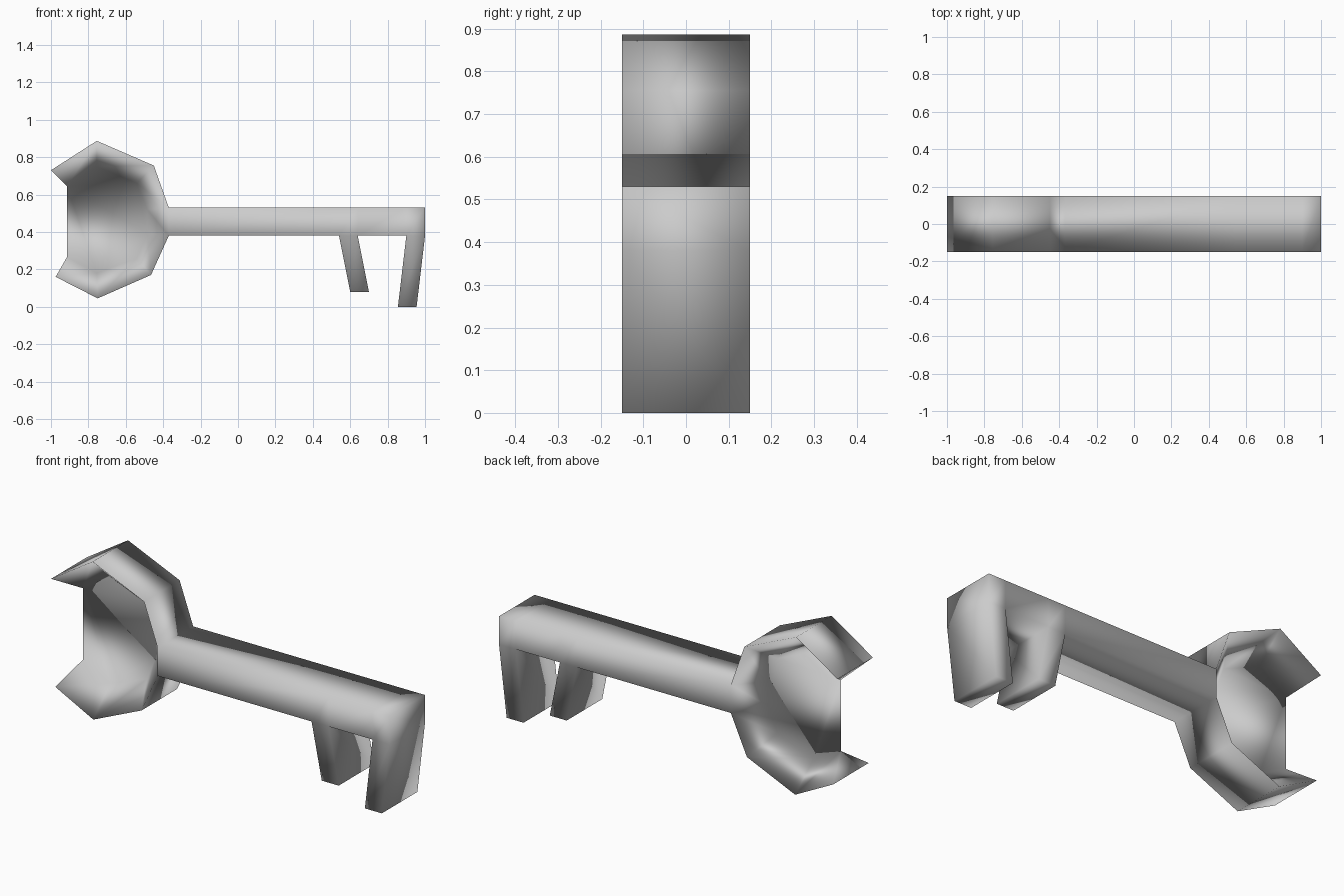
import bpy
import bmesh

cube = bpy.data.objects.get("Cube")
if cube:
    bpy.data.objects.remove(cube)

HALF = 0.15            # half depth of the key
TOP, LOW = 0.53, 0.38  # shaft height range

# Bow: outer rim and dished inner rim, clockwise from the upper tip
rim = [(-1, .73), (-.755, .887), (-.45, .755), (-.37, TOP),
       (-.37, LOW), (-.465, .17), (-.75, .045), (-.975, .16)]
dish = [(-.915, .645), (-.755, .75), (-.54, .66), (-.485, .52),
        (-.485, .39), (-.54, .26), (-.755, .18), (-.915, .265)]
# Shaft columns and the feet of the two teeth, keyed by column
columns = [-.37, .54, .64, .9, 1]
teeth = {1: [(.6, .08), (.7, .08)], 3: [(.855, 0), (.955, 0)]}

bm = bmesh.new()
cache = {}


def vert(p, y):
    key = (p[0], y, p[1])
    if key not in cache:
        cache[key] = bm.verts.new(key)
    return cache[key]


def face(*corners):
    bm.faces.new([vert(p, y) for p, y in corners])


def both_sides(loop):
    """Add a clockwise loop as a front face and a matching back face."""
    face(*[(p, -HALF) for p in reversed(loop)])
    face(*[(p, HALF) for p in loop])


def walls(path):
    """Join front and back along a clockwise stretch of the outline."""
    for a, b in zip(path, path[1:]):
        face((a, -HALF), (b, -HALF), (b, HALF), (a, HALF))


# Bow slopes from the rims down to the thin central web
for i in range(len(rim) - 1):
    a, b, c, d = rim[i], rim[i + 1], dish[i + 1], dish[i]
    face((d, 0), (c, 0), (b, -HALF), (a, -HALF))
    face((a, HALF), (b, HALF), (c, 0), (d, 0))
face(*[(p, 0) for p in reversed(dish)])
face((rim[0], -HALF), (rim[0], HALF), (dish[0], 0))
face((rim[-1], HALF), (rim[-1], -HALF), (dish[-1], 0))
walls(rim[:4])
walls(rim[4:])

# Shaft and teeth
for i in range(len(columns) - 1):
    x0, x1 = columns[i], columns[i + 1]
    walls([(x0, TOP), (x1, TOP)])
    both_sides([(x0, TOP), (x1, TOP), (x1, LOW), (x0, LOW)])
    if i in teeth:
        a, b = teeth[i]
        both_sides([(x0, LOW), (x1, LOW), b, a])
        walls([(x1, LOW), b, a, (x0, LOW)])
    else:
        walls([(x1, LOW), (x0, LOW)])
walls([(1, TOP), (1, LOW)])

mesh = bpy.data.meshes.new("key")
bm.to_mesh(mesh)
bm.free()
for poly in mesh.polygons:
    poly.use_smooth = True
key = bpy.data.objects.new("key", mesh)
bpy.context.collection.objects.link(key)

# Plain grey finish
grey = bpy.data.materials.new("plain_grey")
grey.use_nodes = True
colour = (.6, .6, .6, 1)
grey.diffuse_color = colour
grey.node_tree.nodes["Principled BSDF"].inputs["Base Color"].default_value = colour
mesh.materials.append(grey)
